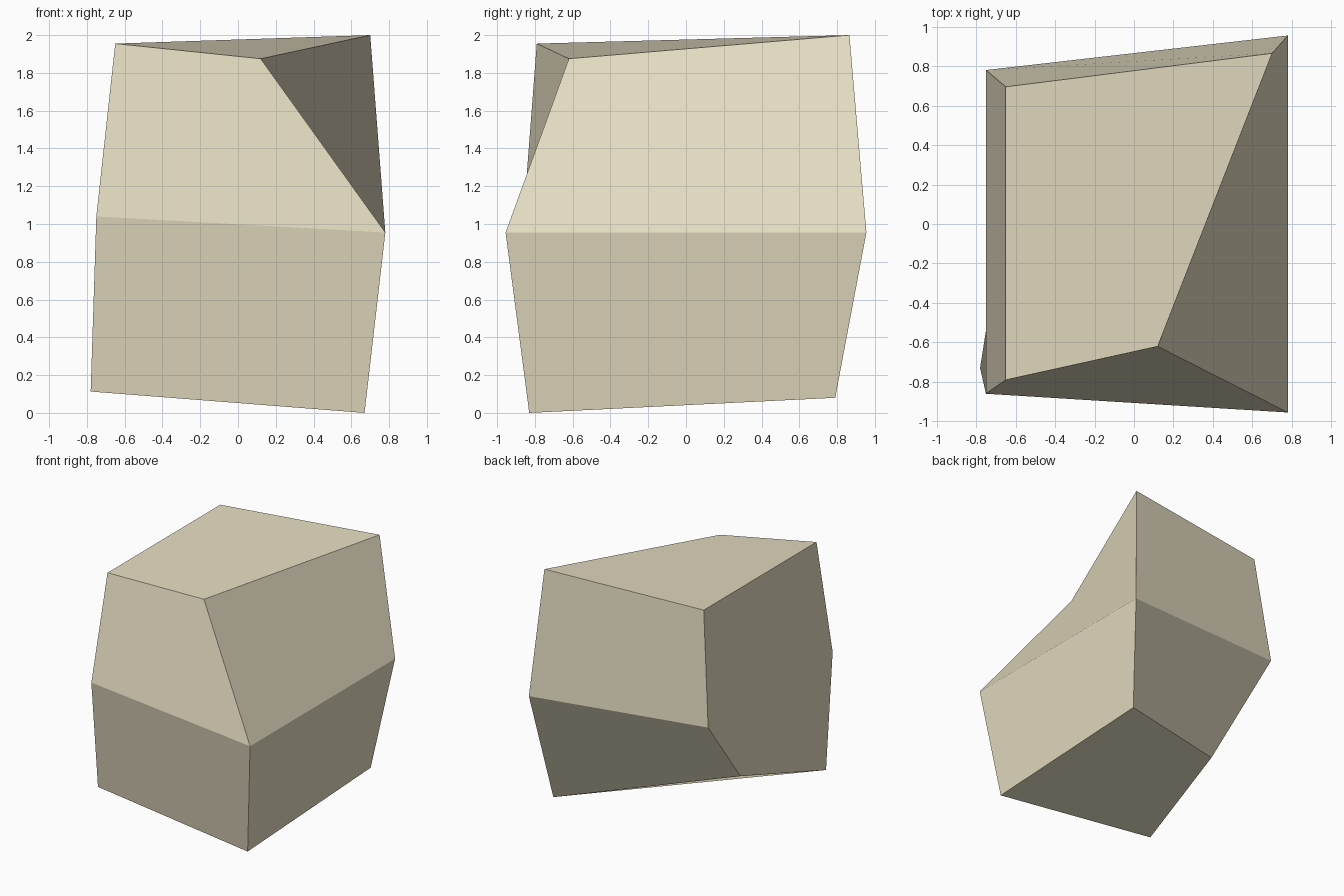
import bpy
import bmesh

if "Cube" in bpy.data.objects:
    bpy.data.objects.remove(bpy.data.objects["Cube"])

# Three four-sided rings, each listed front-left, front-right, back-right, back-left
RINGS = [
    [(-0.78, -0.73, 0.113), (0.67, -0.83, 0.00), (0.67, 0.79, 0.08), (-0.635, 0.19, 0.375)],  # base
    [(-0.75, -0.86, 1.04), (0.78, -0.955, 0.955), (0.78, 0.955, 0.955), (-0.75, 0.78, 1.035)],  # waist
    [(-0.65, -0.79, 1.955), (0.12, -0.62, 1.875), (0.70, 0.865, 2.00), (-0.65, 0.695, 1.955)],  # top
]

stone = bpy.data.materials.new("beige stone")
stone.diffuse_color = (0.77, 0.71, 0.53, 1.0)
stone.use_nodes = True
stone.node_tree.nodes["Principled BSDF"].inputs["Base Color"].default_value = stone.diffuse_color

bm = bmesh.new()
base, waist, top = [[bm.verts.new(p) for p in ring] for ring in RINGS]

# Side walls: the first corner of each quad sets which way its bent face folds
for i in range(4):
    j = (i + 1) % 4
    bm.faces.new((base[i], base[j], waist[j], waist[i]))
    if i == 0:
        bm.faces.new((waist[i], waist[j], top[j], top[i]))
    else:
        bm.faces.new((waist[j], top[j], top[i], waist[i]))

# Caps
bm.faces.new((base[0], base[3], base[2], base[1]))
bm.faces.new(top)

mesh = bpy.data.meshes.new("rock")
bm.to_mesh(mesh)
bm.free()
mesh.materials.append(stone)
rock = bpy.data.objects.new("rock", mesh)
bpy.context.collection.objects.link(rock)
